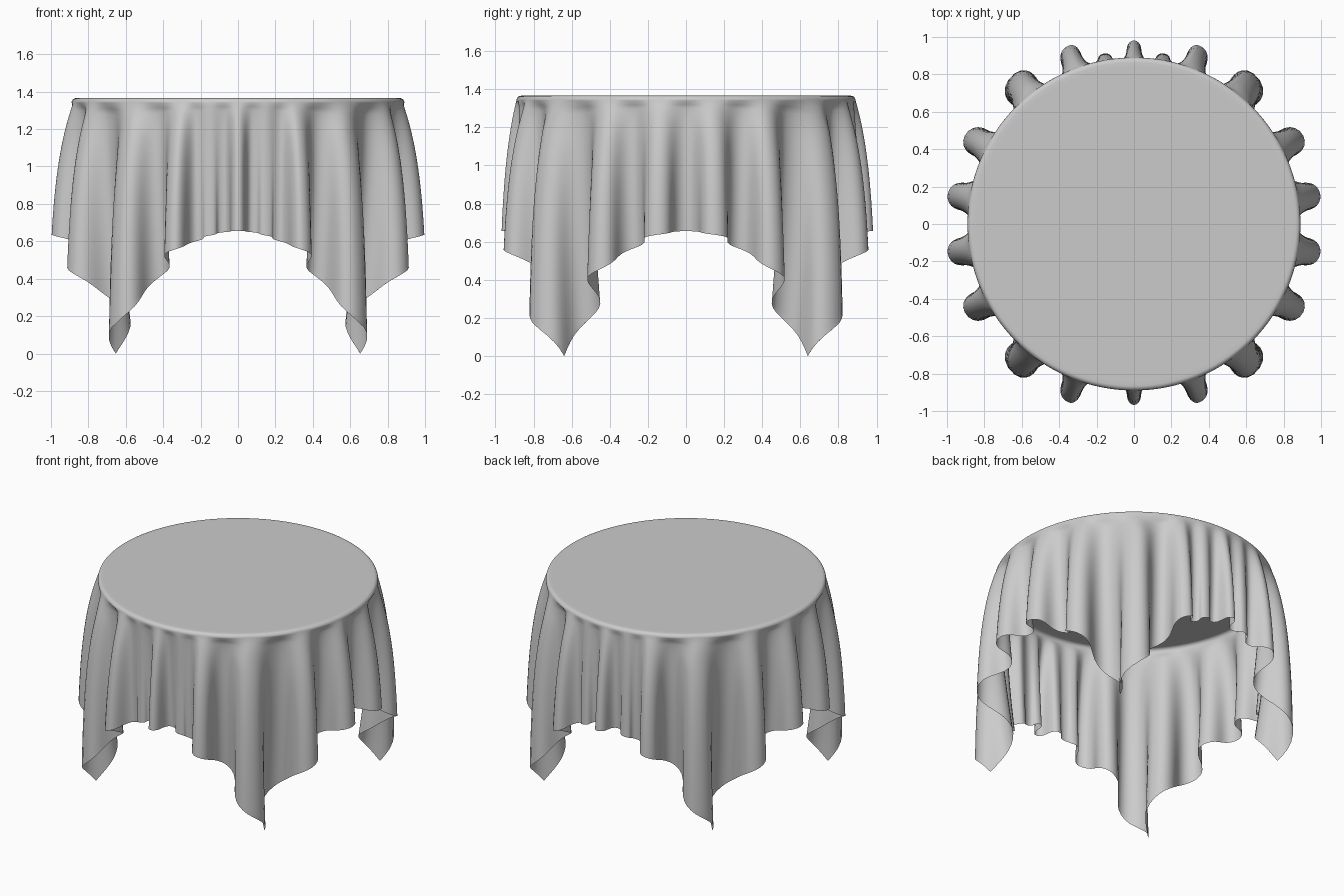
import bpy, bmesh, math

if "Cube" in bpy.data.objects:
    bpy.data.objects.remove(bpy.data.objects["Cube"])

S = 1.597          # half side of the square cloth
TOP = 1.385        # table height
FLAT, RIM = 0.865, 0.025   # flat disc radius, rim rounding
R = FLAT + RIM
ARC = RIM * math.pi / 2
N = 12             # columns per half fold

# One quadrant of folds: cloth angle, hanging angle, lobe weight (None = valley)
def quadrant(centre, small):
    return [(0, 0, None), (9, 9, 1.0), (18.5, 18.5, None), (28, 27.5, 1.03),
            (38, 38, None), (50, 51.5, 1.03), (61, 61, None), (70, 70, 1.03),
            (75.5, 75.5, None), (80, 80, small), (85, 85, None), (90, 90, centre)]

back, front = quadrant(0.78, 0.3), quadrant(0.66, -0.05)
nodes = list(back)
nodes += [(180 - p, 180 - t, w) for p, t, w in back[-2::-1]]
nodes += [(180 + p, 180 + t, w) for p, t, w in front[1:]]
nodes += [(360 - p, 360 - t, w) for p, t, w in front[-2::-1]]


def integrate(psi, s):
    """Run and rise of a buckled fold whose slope angle is psi*sin(pi*s)."""
    k, c, h = 20, 0.0, 0.0
    for i in range(k):
        a = psi * math.sin(math.pi * s * (i + 0.5) / k)
        c += math.cos(a)
        h += math.sin(a)
    return c * s / k, h * s / k


def lobe_r(w, d):
    return R + w * 0.14 * (1 - math.exp(-d / 0.38))


def fold_depth(i, d, rise):
    a, b = nodes[i], nodes[i + 1]
    return 0.88 * rise * (R + d) * math.radians(b[0] - a[0])


def node_r(i, d, rise):
    n = len(nodes) - 1
    i %= n
    if nodes[i][2] is not None:
        return lobe_r(nodes[i][2], d)
    left, right = (i - 1) % n, i
    return 0.5 * (lobe_r(nodes[left][2], d) - fold_depth(left, d, rise)
                  + lobe_r(nodes[i + 1][2], d) - fold_depth(right, d, rise))


def cloth_point(i, s, rho):
    """Hanging position of the cloth point in half fold i at cloth radius rho."""
    a, b = nodes[i], nodes[i + 1]
    phi = math.radians(a[0] + (b[0] - a[0]) * s)
    if rho <= FLAT + ARC:
        ang = max(0.0, rho - FLAT) / RIM
        r = min(rho, FLAT) + RIM * math.sin(ang)
        return r * math.cos(phi), r * math.sin(phi), TOP - RIM * (1 - math.cos(ang))
    d = rho - FLAT - ARC
    psi = 2 * math.sqrt(2 * (1 - math.sqrt(R / (R + d))))
    run, rise = integrate(psi, 1)
    c, h = integrate(psi, s)
    ra, rb = node_r(i, d, rise), node_r(i + 1, d, rise)
    r = ra + (rb - ra) * h / rise
    blend = min(1.0, d / 0.15)
    th = math.radians(a[1] + (b[1] - a[1]) * c / run)
    th = phi + (th - phi) * blend
    return r * math.cos(th), r * math.sin(th), TOP - RIM - d * 0.99


bm = bmesh.new()
centre = bm.verts.new((0, 0, TOP))
columns = []
for i in range(len(nodes) - 1):
    for j in range(N):
        s = j / N
        phi = math.radians(nodes[i][0] + (nodes[i + 1][0] - nodes[i][0]) * s)
        edge = S / max(abs(math.cos(phi)), abs(math.sin(phi)))
        rhos = [0.45, 0.84] + [FLAT + ARC * k / 5 for k in range(6)]
        rhos += [FLAT + ARC + (edge - FLAT - ARC) * k / 34 for k in range(1, 35)]
        columns.append([bm.verts.new(cloth_point(i, s, q)) for q in rhos])

# Flat centre fan, then the draped strips
for k, col in enumerate(columns):
    nxt = columns[(k + 1) % len(columns)]
    bm.faces.new((centre, col[0], nxt[0]))
    for m in range(len(col) - 1):
        bm.faces.new((col[m], col[m + 1], nxt[m + 1], nxt[m]))

# Stand the lowest corner on the ground
low = min(v.co.z for v in bm.verts)
for v in bm.verts:
    v.co.z -= low
for f in bm.faces:
    f.smooth = True
mesh = bpy.data.meshes.new("tablecloth")
bm.to_mesh(mesh)
bm.free()
bpy.context.collection.objects.link(bpy.data.objects.new("tablecloth", mesh))
